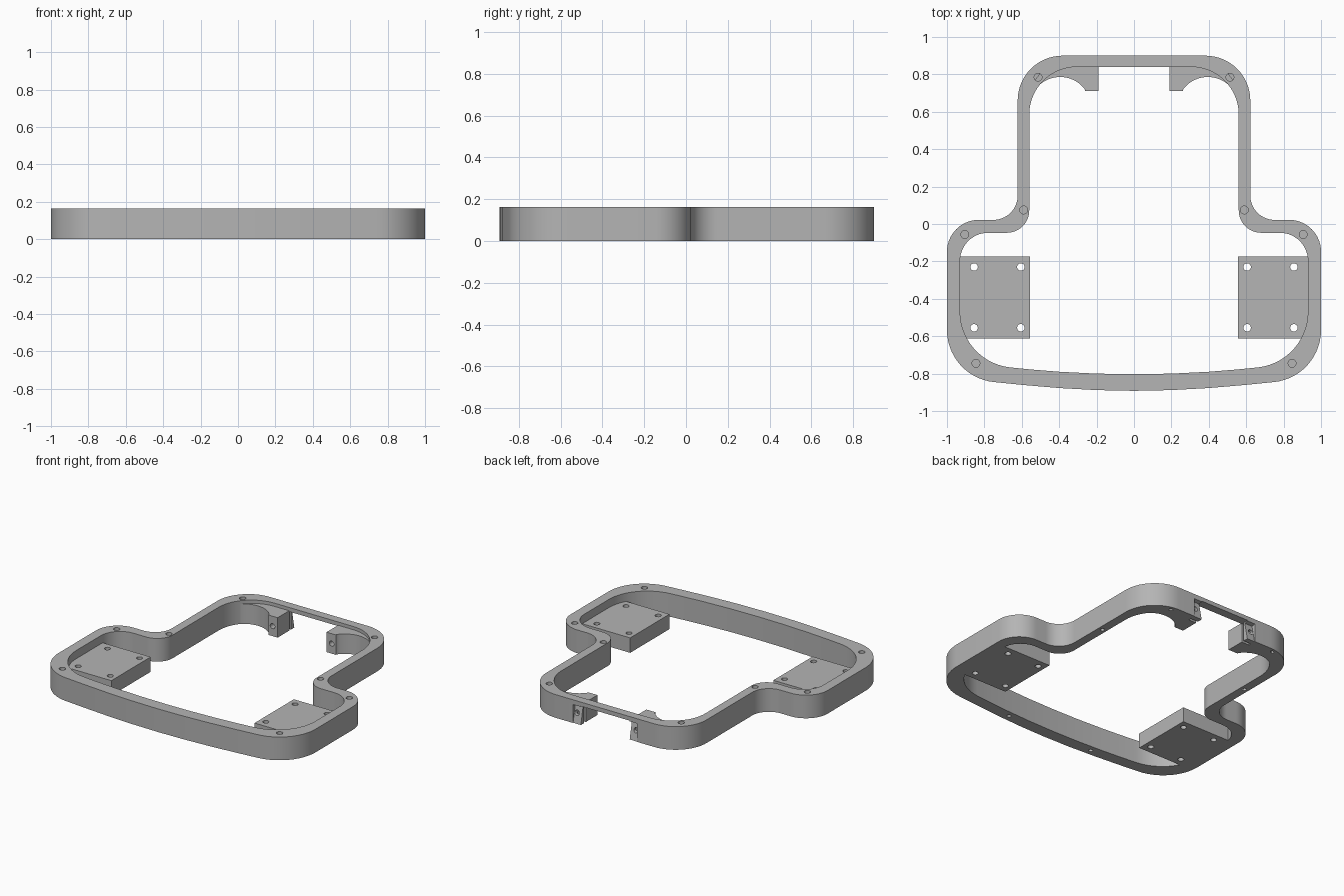
import bpy, bmesh, math
from mathutils import Vector, Matrix

if "Cube" in bpy.data.objects:
    bpy.data.objects.remove(bpy.data.objects["Cube"])

TOP = 0.163
grey = bpy.data.materials.new("plain grey")
grey.use_nodes = True
grey.diffuse_color = (0.46, 0.46, 0.46, 1)
grey.node_tree.nodes["Principled BSDF"].inputs["Base Color"].default_value = grey.diffuse_color


def rounded(points, steps=14):
    """Half outline from (x, y, radius) corners, with filleted arcs."""
    out = []
    for i, (x, y, r) in enumerate(points):
        p = Vector((x, y))
        if r == 0:
            out.append(p)
            continue
        a = (Vector(points[i - 1][:2]) - p).normalized()
        b = (Vector(points[i + 1][:2]) - p).normalized()
        half = a.angle(b) / 2
        centre = p + (a + b).normalized() * r / math.sin(half)
        start = p + a * r / math.tan(half) - centre
        end = p + b * r / math.tan(half) - centre
        sweep = start.angle(end)
        turn = 1 if start.cross(end) > 0 else -1
        for k in range(steps + 1):
            out.append(centre + Matrix.Rotation(turn * sweep * k / steps, 2) @ start)
    return out


def mirrored(half):
    return half + [Vector((-p.x, p.y)) for p in reversed(half) if p.x > 0.001]


def finish(name, bm):
    bmesh.ops.recalc_face_normals(bm, faces=bm.faces)
    mesh = bpy.data.meshes.new(name)
    bm.to_mesh(mesh)
    bm.free()
    ob = bpy.data.objects.new(name, mesh)
    bpy.context.collection.objects.link(ob)
    mesh.materials.append(grey)
    return ob


def prism(name, loops, height):
    """Flat outline (further loops are openings) raised from the ground."""
    bm = bmesh.new()
    for loop in loops:
        vs = [bm.verts.new((p[0], p[1], 0)) for p in loop]
        for i, v in enumerate(vs):
            bm.edges.new((vs[i - 1], v))
    bmesh.ops.triangle_fill(bm, edges=bm.edges[:], use_beauty=True)
    ext = bmesh.ops.extrude_face_region(bm, geom=bm.faces[:])
    verts = [g for g in ext["geom"] if isinstance(g, bmesh.types.BMVert)]
    bmesh.ops.translate(bm, verts=verts, vec=(0, 0, height))
    return finish(name, bm)


def box(low, high, tilt=0):
    low, high = Vector(low), Vector(high)
    bm = bmesh.new()
    m = (Matrix.Translation((low + high) / 2) @ Matrix.Rotation(tilt, 4, "X")
         @ Matrix.Diagonal((*(high - low), 1)))
    bmesh.ops.create_cube(bm, size=1, matrix=m)
    return finish("cutter", bm)


def drill(spots, r, depth, along_y=False):
    """Several round cutters centred on the given spots."""
    bm = bmesh.new()
    turn = Matrix.Rotation(math.pi / 2 if along_y else 0, 4, "X")
    for s in spots:
        bmesh.ops.create_cone(bm, cap_ends=True, segments=20, radius1=r, radius2=r,
                              depth=depth, matrix=Matrix.Translation(s) @ turn)
    return finish("cutter", bm)


def cut(ob, cutters):
    bpy.ops.object.select_all(action="DESELECT")
    ob.select_set(True)
    bpy.context.view_layer.objects.active = ob
    for c in cutters:
        c.hide_render = True
        mod = ob.modifiers.new("cut", "BOOLEAN")
        mod.operation, mod.solver, mod.object = "DIFFERENCE", "EXACT", c
        bpy.ops.object.modifier_apply(modifier=mod.name)
        bpy.data.objects.remove(c)
    bpy.ops.object.shade_smooth_by_angle(angle=math.radians(30))


def both(spots, z):
    return [(s * x, y, z) for x, y in spots for s in (1, -1)]


def back_cutters(sides):
    """Slot behind each boss, sloped outer recess and a bolt hole along y."""
    out = []
    for s in sides:
        x0, x1 = sorted((s * 0.18, s * 0.25))
        out.append(box((x0, 0.842, -0.05), (x1, 0.86, 0.134)))
        out.append(box((x0, 0.885, -0.005), (x1, 0.985, 0.135), tilt=0.2))
        out.append(drill([(s * 0.23, 0.8, 0.07)], 0.018, 0.3, along_y=True))
    return out


# Rim: outer and inner outlines
outer = mirrored(rounded([
    (0, -0.892, 0), (0.2, -0.888, 0), (0.4, -0.877, 0), (0.6, -0.86, 0),
    (1, -0.82, 0.28), (1, 0.022, 0.17), (0.622, 0.022, 0.13),
    (0.622, 0.9, 0.24), (0, 0.9, 0)]))
inner = mirrored(rounded([
    (0, -0.803, 0), (0.2, -0.8, 0), (0.4, -0.79, 0), (0.55, -0.778, 0),
    (0.93, -0.74, 0.3), (0.93, -0.047, 0.15), (0.56, -0.047, 0.12),
    (0.56, 0.84, 0.255), (0, 0.84, 0)]))
rim = prism("rim", [outer, inner], TOP)
top_holes = both([(0.513, 0.785), (0.59, 0.075), (0.905, -0.056), (0.845, -0.745)], TOP)
bottom_holes = both([(0.42, 0.865), (0.59, 0.39), (0.34, -0.835)], 0)
cut(rim, [box((-0.19, 0.8, -0.1), (0.19, 1, 0.134)),
          drill(top_holes, 0.021, 0.12), drill(bottom_holes, 0.014, 0.08)]
    + back_cutters((1, -1)))

for side, label in ((1, "left"), (-1, "right")):
    # Mounting block with four bolt holes
    block = prism(label + "_mounting_block",
                  [[(side * x, y) for x, y in
                    ((0.557, -0.612), (0.95, -0.612), (0.95, -0.175), (0.557, -0.175))]], 0.105)
    bolts = [(side * x, y, 0.05) for x in (0.605, 0.855) for y in (-0.23, -0.555)]
    cut(block, [drill(bolts, 0.02, 0.3)])

    # Back boss with a scooped inner side
    scoop = [(0.395 + 0.166 * math.cos(a), 0.62 + 0.166 * math.sin(a))
             for a in (math.radians(2 + 140 * k / 24) for k in range(25))]
    shape = scoop + [(0.262, 0.712), (0.19, 0.712), (0.19, 0.87), (0.4, 0.87),
                     (0.5, 0.81), (0.58, 0.7), (0.58, 0.62)]
    boss = prism(label + "_back_boss", [[(side * x, y) for x, y in shape]], 0.14)
    cut(boss, back_cutters((side,)))
